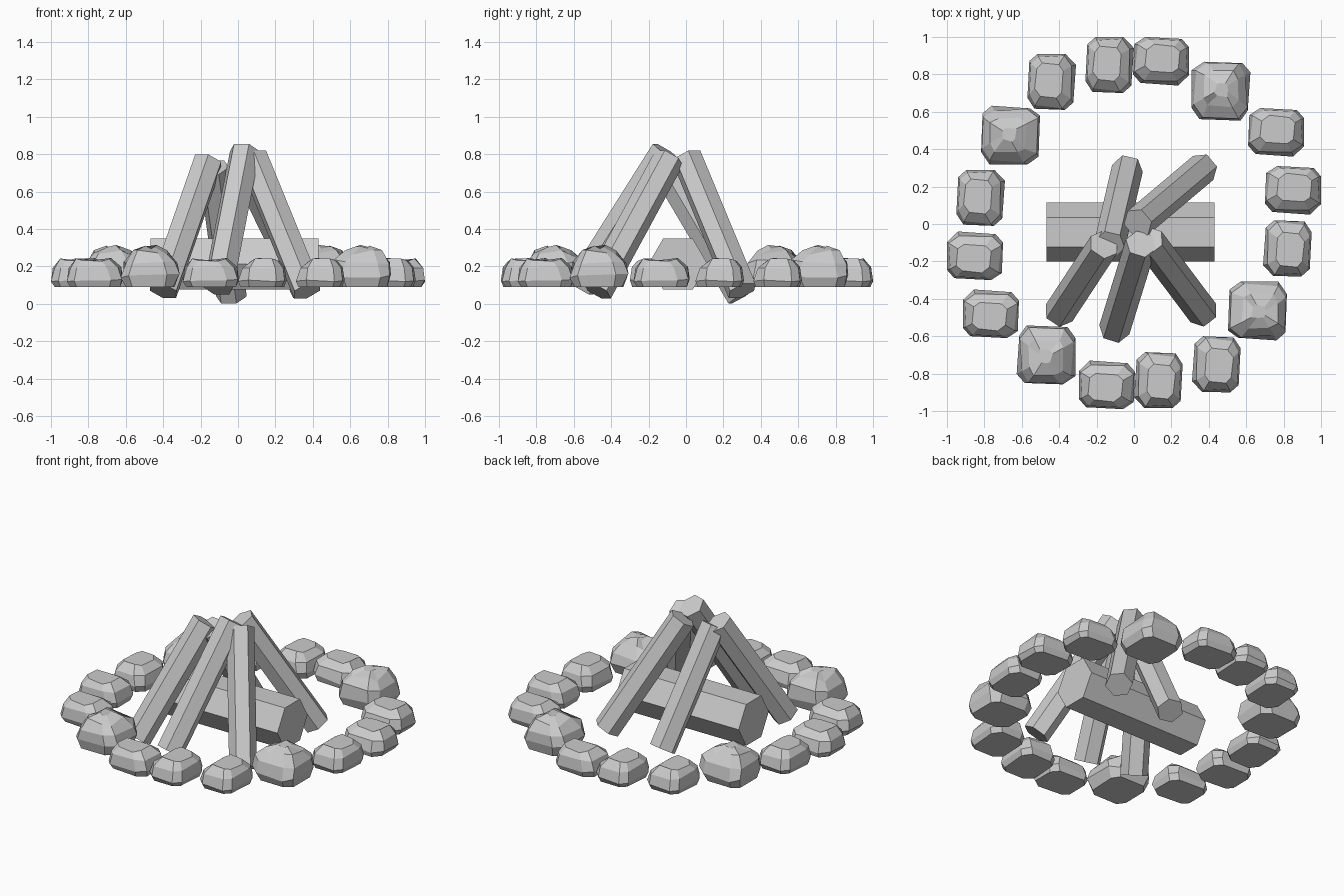
import bpy, math, random
from mathutils import Vector

if "Cube" in bpy.data.objects:
    bpy.data.objects.remove(bpy.data.objects["Cube"])


def mesh_object(name, verts, faces):
    me = bpy.data.meshes.new(name)
    me.from_pydata(verts, [], faces)
    me.update()
    ob = bpy.data.objects.new(name, me)
    bpy.context.collection.objects.link(ob)
    return ob


def loft(rings):
    # faces that join equal-sized rings, with flat end caps
    n = len(rings[0])
    verts = [v for r in rings for v in r]
    faces = [(k * n + i, k * n + (i + 1) % n, (k + 1) * n + (i + 1) % n, (k + 1) * n + i)
             for k in range(len(rings) - 1) for i in range(n)]
    faces.append(tuple(reversed(range(n))))
    faces.append(tuple(range((len(rings) - 1) * n, len(rings) * n)))
    return verts, faces


def log(name, start, end, radius):
    # six-sided log with two corners on the horizontal axis
    a, b = Vector(start), Vector(end)
    d = (b - a).normalized()
    side = Vector((0, 0, 1)).cross(d).normalized()
    up = d.cross(side)
    rings = []
    for c in (a, b):
        rings.append([c + radius * (math.cos(t) * side + math.sin(t) * up)
                      for t in (i * math.pi / 3 for i in range(6))])
    return mesh_object(name, *loft(rings))


def stone_shape(profile, seed, jitter):
    # chamfered-square rings, slightly irregular, scaled to a unit box
    rnd = random.Random(seed)
    outline = [(1, -.62), (1, .58), (.74, .94), (-.5, 1), (-.94, .7), (-1, -.55), (-.7, -.95), (.66, -1)]
    rings = []
    for z, s, dx, dy in profile:
        rings.append([Vector((x * s + dx + rnd.uniform(-jitter, jitter),
                              y * s + dy + rnd.uniform(-jitter, jitter),
                              z + (rnd.uniform(-.06, .06) if z > .2 else 0)))
                      for x, y in outline])
    pts = [v for r in rings for v in r]
    lo = [min(v[i] for v in pts) for i in range(3)]
    hi = [max(v[i] for v in pts) for i in range(3)]
    for v in pts:
        for i in range(3):
            v[i] = (v[i] - lo[i]) / (hi[i] - lo[i]) - (.5 if i < 2 else 0)
    return rings


SMALL = stone_shape([(0, .88, 0, 0), (.25, .98, 0, 0), (.68, .88, .02, .03), (1, .58, .06, .1)], 3, .04)
LARGE = stone_shape([(0, .82, 0, 0), (.27, .98, 0, 0), (.64, .88, 0, .03),
                     (.86, .6, .04, .06), (1, .22, .06, .06)], 5, .05)


def stone(name, x, y, size, turn, shape):
    c, s = round(math.cos(turn)), round(math.sin(turn))
    rings = []
    for r in shape:
        ring = []
        for v in r:
            px, py = v.x * size[0], v.y * size[1]
            ring.append((x + c * px - s * py, y + s * px + c * py, .09 + v.z * size[2]))
        rings.append(ring)
    return mesh_object(name, *loft(rings))


# ring of small stones, quarter turn by quarter turn: x, y, turn
q = math.pi / 2
small = [(.76, .49, 0), (.85, .18, 0), (.82, -.13, -q),
         (-.44, .76, q), (-.13, .85, q), (.145, .87, 0),
         (-.765, -.48, 2 * q), (-.85, -.17, 2 * q), (-.82, .14, q),
         (.44, -.75, -q), (.13, -.835, -q), (-.145, -.86, 2 * q)]
for i, (x, y, t) in enumerate(small):
    stone(f"small_stone_{i + 1}", x, y, (.3, .26, .155), t, SMALL)

# four taller stones
large = [(.465, .71, 0), (-.66, .475, q), (-.47, -.70, 2 * q), (.66, -.465, -q)]
for i, (x, y, t) in enumerate(large):
    stone(f"large_stone_{i + 1}", x, y, (.315, .315, .225), t, LARGE)

# thick log lying on its side
log("lying_log", (-.467, -.043, .213), (.43, -.043, .213), .158)

# logs leaning together: foot, tip
leaning = [((-.40, -.475, .07), (-.16, -.11, .76)),
           ((-.105, -.565, .09), (.037, -.107, .815)),
           ((.37, -.475, .07), (.08, -.09, .78)),
           ((-.035, .297, .04), (-.13, -.11, .73)),
           ((.37, .30, .07), (.02, .005, .78))]
for i, (foot, tip) in enumerate(leaning):
    log(f"leaning_log_{i + 1}", foot, tip, .084)
